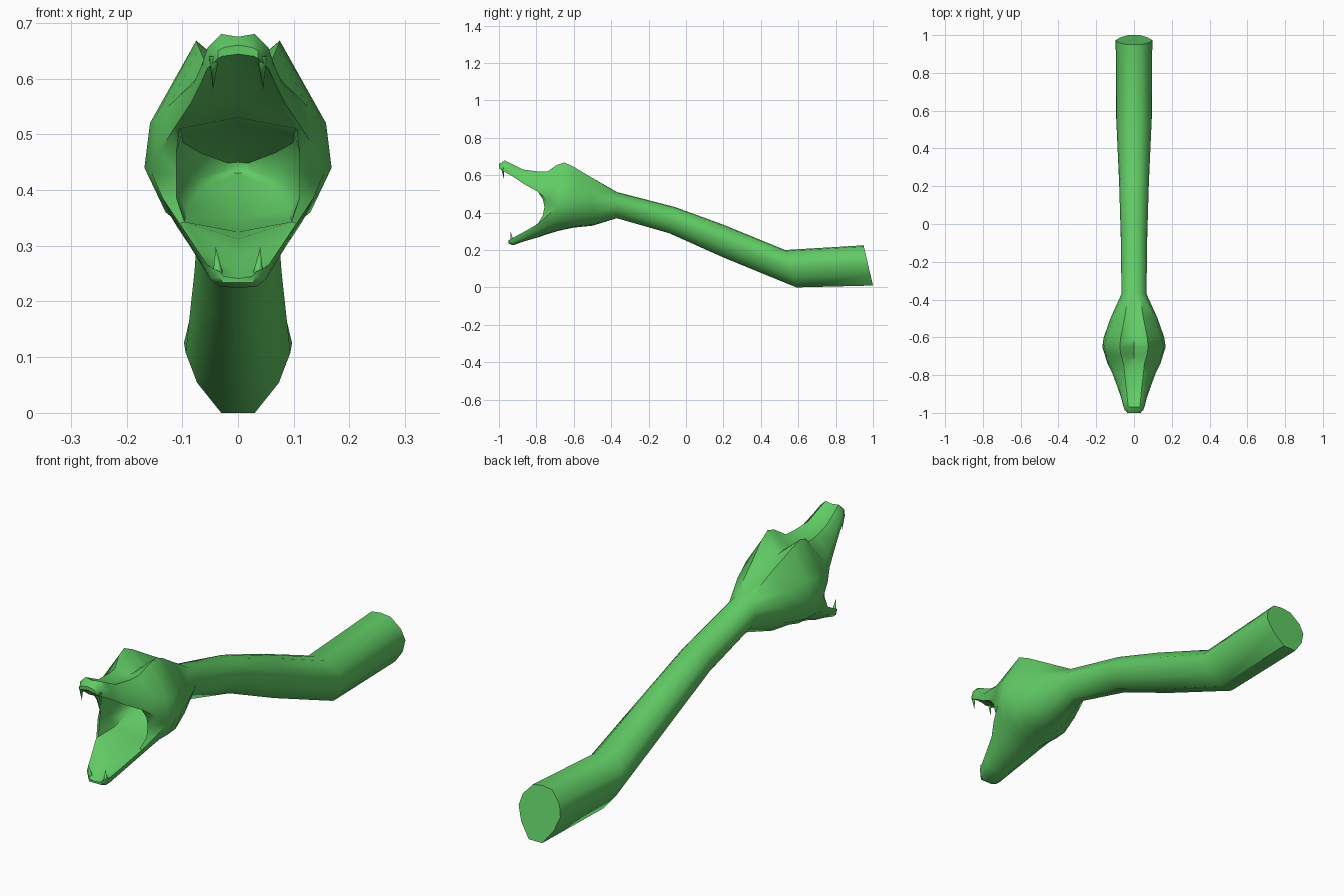
import bpy, bmesh
from math import radians
from mathutils import Vector

if "Cube" in bpy.data.objects:
    bpy.data.objects.remove(bpy.data.objects["Cube"])

green = bpy.data.materials.new("green_skin")
green.diffuse_color = (0.12, 0.6, 0.13, 1)
green.use_nodes = True
green.node_tree.nodes["Principled BSDF"].inputs["Base Color"].default_value = green.diffuse_color


def finish(obj, angle):
    obj.data.materials.append(green)
    bpy.ops.object.select_all(action='DESELECT')
    obj.select_set(True)
    bpy.context.view_layer.objects.active = obj
    bpy.ops.object.shade_smooth_by_angle(angle=radians(angle))


def grid(bm, rows):
    """Skin a grid of half-profile rows and its mirror image."""
    for s in (1, -1):
        v = [[bm.verts.new((s * x, y, z)) for x, y, z in r] for r in rows]
        for a, b in zip(v, v[1:]):
            for i in range(len(a) - 1):
                bm.faces.new((a[i], a[i + 1], b[i + 1], b[i]))


# Body rings: top y,z  bottom y,z  half width
PROFILE = [(0, 1), (.46, .97), (.88, .76), (1, .54), (.78, .27), (.32, 0), (0, 0)]
RINGS = [(.95, .225, 1.0, .01, .097), (.53, .20, .59, 0, .094),
         (.2, .335, .2, .16, .078), (-.06, .43, -.09, .29, .07),
         (-.37, .51, -.37, .37, .066)]
body = [[(u * w, by + (ty - by) * t, bz + (tz - bz) * t) for u, t in PROFILE]
        for ty, tz, by, bz, w in RINGS]

# Upper head: y, centre z, brow x,z, flank x,z, lip x,z
UPPER = [(-.50, .57, .05, .585, .112, .51, .125, .45),
         (-.60, .60, .07, .645, .142, .535, .16, .445),
         (-.65, .605, .075, .668, .158, .52, .168, .44),
         (-.69, .60, .07, .655, .148, .53, .155, .43),
         (-.74, .605, .055, .62, .125, .55, .14, .47),
         (-.79, .61, .05, .62, .105, .57, .115, .51),
         (-.87, .62, .04, .63, .08, .59, .085, .555),
         (-.93, .65, .035, .66, .063, .63, .065, .595),
         (-.97, .675, .03, .68, .055, .655, .055, .618),
         (-1.0, .66, .025, .656, .036, .65, .036, .636)]
# Lower head: y, lip x,z, flank x,z, chin x,z, centre z
LOWER = [(-.50, .125, .45, .10, .38, .05, .335, .33),
         (-.60, .16, .445, .13, .365, .06, .325, .32),
         (-.65, .168, .44, .13, .36, .065, .312, .31),
         (-.69, .155, .43, .122, .355, .06, .305, .30),
         (-.74, .135, .385, .11, .335, .055, .29, .285),
         (-.79, .105, .34, .09, .305, .05, .27, .268),
         (-.87, .075, .295, .065, .265, .04, .247, .245),
         (-.925, .055, .265, .05, .24, .033, .226, .225),
         (-.948, .032, .253, .031, .244, .028, .234, .234)]
upper = [r[:4] for r in body[-1:]] + [
    [(0, y, c), (a, y, b), (d, y, e), (f, y, g)] for y, c, a, b, d, e, f, g in UPPER]
lower = [r[3:] for r in body[-1:]] + [
    [(a, y, b), (c, y, d), (e, y, f), (0, y, g)] for y, a, b, c, d, e, f, g in LOWER]

# Mouth: cheek membrane edge, palate, floor and throat
edge = [(.105, -.79, .51), (.11, -.765, .47), (.11, -.757, .43),
        (.11, -.765, .385), (.096, -.79, .343)]
lips = [upper[6][3], upper[5][3], upper[4][3], lower[5][0], lower[6][0]]
roof, bed = (0, -.79, .53), (0, -.79, .312)
palate = [[lips[0], edge[0], roof]]
for r in upper[7:]:
    x, y, z = r[3]
    palate.append([r[3], (x * .8, y, z + .004), (0, y, z + .008)])
floor = [[lips[4], edge[4], bed]]
for r in lower[7:]:
    x, y, z = r[0]
    floor.append([r[0], (x * .8, y, z - .008), (0, y, z - .012)])
throat = [[roof] + edge + [bed]]
for y, w, t, b in [(-.69, .112, .52, .325), (-.60, .11, .50, .35),
                   (-.51, .075, .475, .395), (-.45, .02, .45, .43)]:
    h = t - b
    throat.append([(u * w, y, b + h * k) for u, k in
                   [(0, 1), (.9, .9), (1, .7), (1, .5), (1, .3), (.85, .1), (0, 0)]])

bm = bmesh.new()
for rows in (body, upper, lower, palate, floor, throat, [lips, edge]):
    grid(bm, rows)
bmesh.ops.remove_doubles(bm, verts=bm.verts, dist=.0006)
bmesh.ops.holes_fill(bm, edges=[e for e in bm.edges if e.is_boundary], sides=0)
bmesh.ops.recalc_face_normals(bm, faces=bm.faces)
mesh = bpy.data.meshes.new("snake_body")
bm.to_mesh(mesh)
bm.free()
snake = bpy.data.objects.new("snake_body", mesh)
bpy.context.collection.objects.link(snake)
finish(snake, 50)


# Fangs
def fang(name, base, tip):
    base, tip = Vector(base), Vector(tip)
    d = tip - base
    bpy.ops.mesh.primitive_cone_add(vertices=6, radius1=.009, radius2=0, depth=d.length,
                                    location=(base + tip) / 2,
                                    rotation=d.to_track_quat('Z', 'Y').to_euler())
    bpy.context.object.name = name
    finish(bpy.context.object, 70)


for side, s in (("left", -1), ("right", 1)):
    fang("upper_fang_" + side, (s * .043, -.98, .64), (s * .045, -.973, .578))
    fang("lower_fang_" + side, (s * .036, -.93, .25), (s * .04, -.938, .298))
